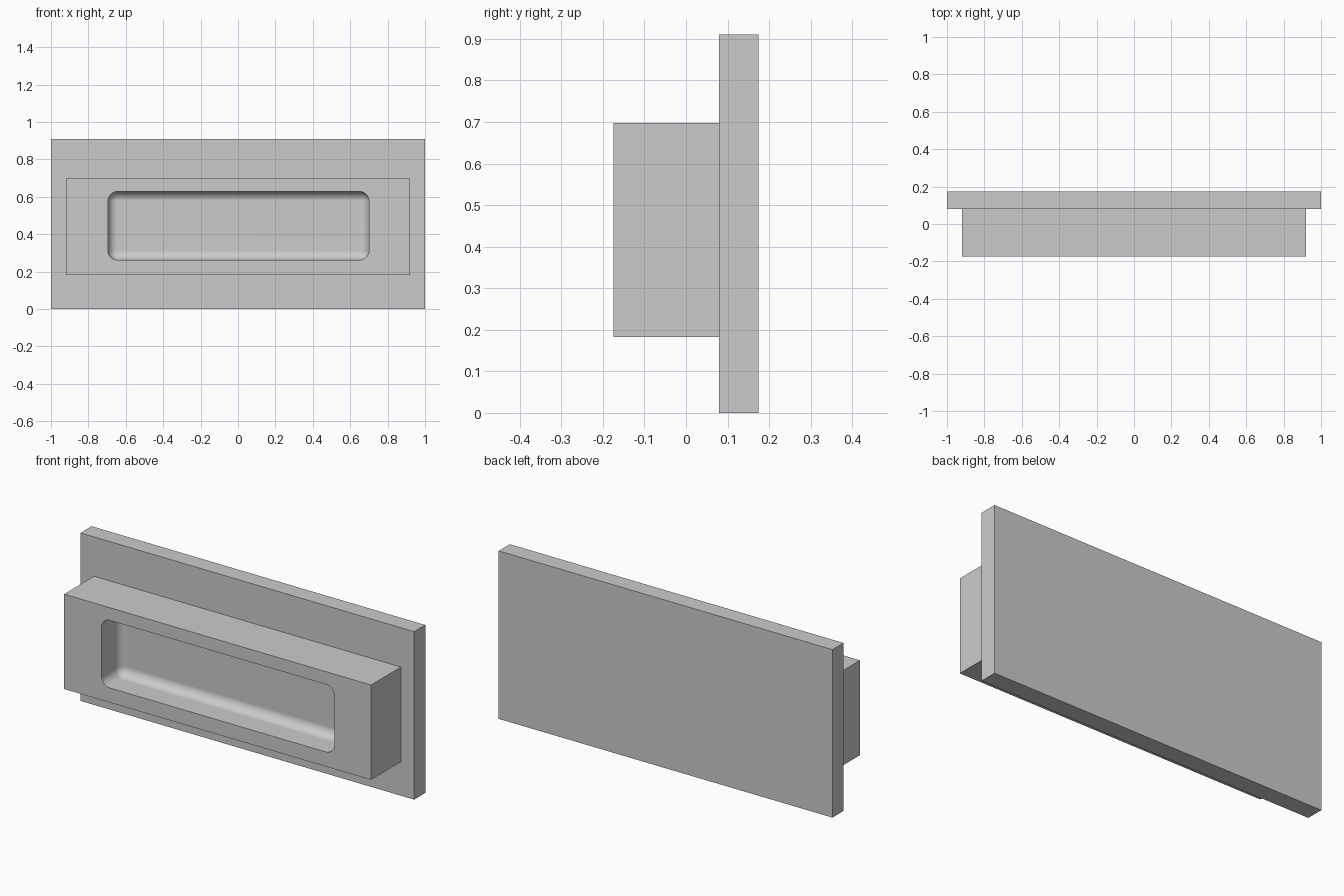
import bpy
import math

cube = bpy.data.objects.get("Cube")
if cube:
    bpy.data.objects.remove(cube, do_unlink=True)

grey = bpy.data.materials.new("plain grey")
grey.use_nodes = True
COLOUR = (0.6, 0.6, 0.6, 1)
grey.diffuse_color = COLOUR
grey.node_tree.nodes["Principled BSDF"].inputs["Base Color"].default_value = COLOUR


def box(name, low, high):
    """Box between two opposite corners."""
    centre = [(a + b) / 2 for a, b in zip(low, high)]
    bpy.ops.mesh.primitive_cube_add(size=1, location=centre)
    obj = bpy.context.object
    obj.name = name
    obj.scale = [b - a for a, b in zip(low, high)]
    bpy.ops.object.transform_apply(location=False, rotation=False, scale=True)
    obj.data.materials.append(grey)
    return obj


# Wide backing plate
box("back_plate", (-1, 0.08, 0), (1, 0.175, 0.91))

# Thick front block
block = box("front_block", (-0.92, -0.175, 0.183), (0.92, 0.08, 0.697))

# Rounded pocket cutter, reaching out past the front face
cutter = box("pocket_cutter", (-0.695, -0.4, 0.262), (0.70, -0.012, 0.628))
cutter.hide_render = True
bevel = cutter.modifiers.new("rounding", 'BEVEL')
bevel.width = 0.05
bevel.segments = 8

# Cut the pocket into the block
bpy.context.view_layer.objects.active = block
cut = block.modifiers.new("pocket", 'BOOLEAN')
cut.operation = 'DIFFERENCE'
cut.solver = 'EXACT'
cut.object = cutter
bpy.ops.object.modifier_apply(modifier=cut.name)
bpy.data.objects.remove(cutter, do_unlink=True)

# Smooth pocket fillets, crisp outer edges
bpy.ops.object.select_all(action='DESELECT')
block.select_set(True)
bpy.ops.object.shade_smooth_by_angle(angle=math.radians(30))
weighted = block.modifiers.new("even_shading", 'WEIGHTED_NORMAL')
weighted.keep_sharp = True
